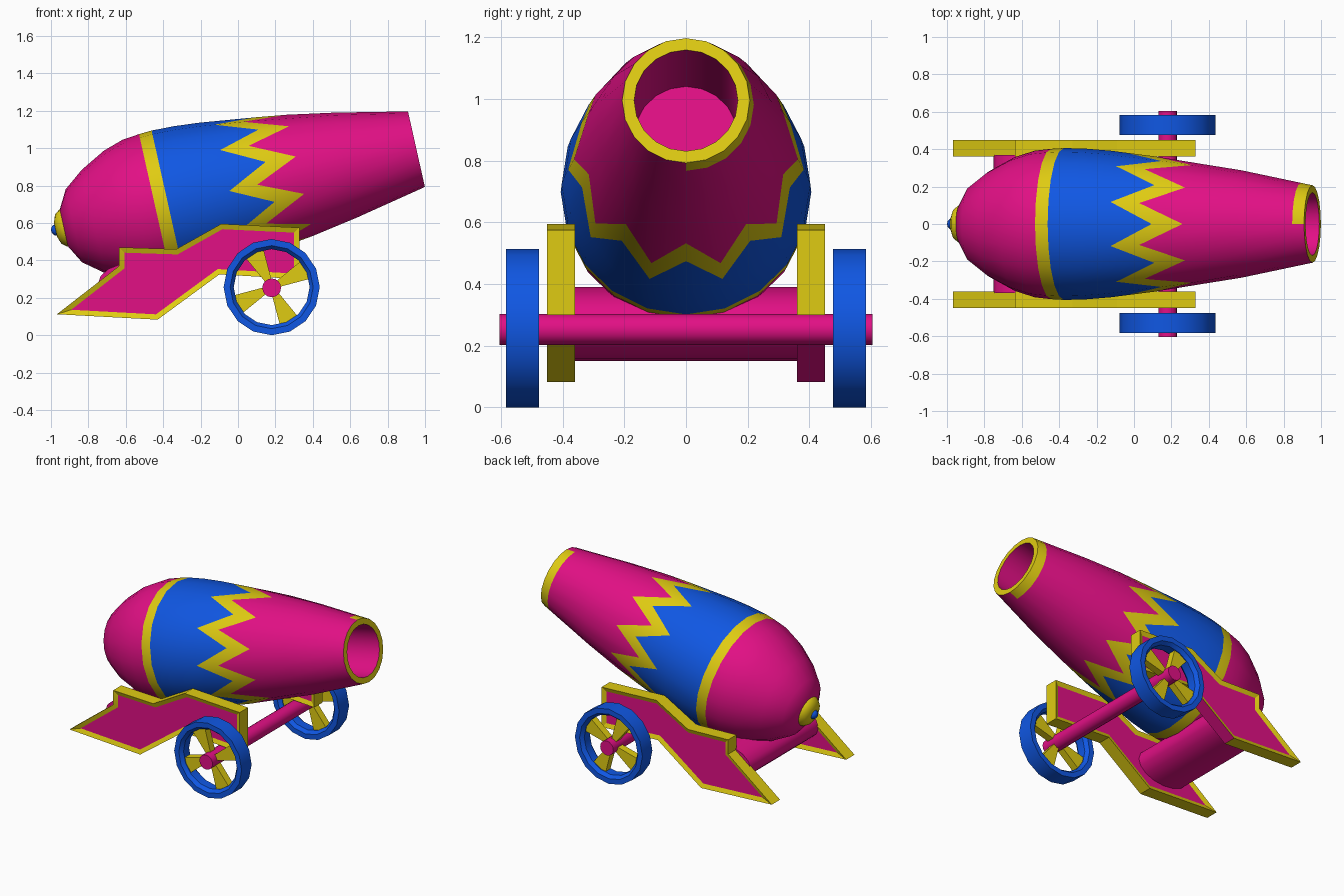
import bpy, bmesh, math
from mathutils import Vector, Matrix

if "Cube" in bpy.data.objects:
    bpy.data.objects.remove(bpy.data.objects["Cube"])

PINK, BLUE, YELLOW = 0, 1, 2
MATS = []
for name, col in (("pink", (0.76, 0.005, 0.235)), ("blue", (0.005, 0.095, 0.77)), ("yellow", (0.74, 0.60, 0.006))):
    m = bpy.data.materials.new(name)
    m.diffuse_color = (*col, 1)
    m.use_nodes = True
    m.node_tree.nodes["Principled BSDF"].inputs["Base Color"].default_value = m.diffuse_color
    MATS.append(m)


def finish(name, bm, angle=35):
    bmesh.ops.recalc_face_normals(bm, faces=bm.faces[:])
    me = bpy.data.meshes.new(name)
    bm.to_mesh(me)
    bm.free()
    for m in MATS:
        me.materials.append(m)
    me.shade_smooth()
    me.set_sharp_from_angle(angle=math.radians(angle))
    ob = bpy.data.objects.new(name, me)
    bpy.context.collection.objects.link(ob)
    return ob


def lathe(name, origin, axis, up, rows, n, closed=False, angle=35):
    """Spin rows of (s_even, s_odd, r_even, r_odd, colour of next strip) round an axis."""
    axis, up, origin = Vector(axis), Vector(up), Vector(origin)
    side = up.cross(axis)
    bm = bmesh.new()
    rings = []
    for se, so, re, ro, _ in rows:
        ring = []
        for k in range(n):
            a = 2 * math.pi * k / n
            s, r = (so, ro) if k % 2 else (se, re)
            ring.append(bm.verts.new(origin + axis * s + (up * math.cos(a) + side * math.sin(a)) * r))
        rings.append(ring)
    for i in range(len(rows) if closed else len(rows) - 1):
        A, B = rings[i], rings[(i + 1) % len(rows)]
        for k in range(n):
            f = bm.faces.new((A[k], A[(k + 1) % n], B[(k + 1) % n], B[k]))
            c = rows[i][4]
            f.material_index = c(f.calc_center_median()) if callable(c) else c
    if not closed:
        bm.faces.new(rings[0]).material_index = rows[0][4]
        bm.faces.new(rings[-1]).material_index = rows[-1][4]
    return finish(name, bm, angle)


def row(s, r, c):
    return (s, s, r, r, c)


# barrel: tilted, 20 sided, with the zigzag cut into its rings
T = math.radians(12.6)
AX, UP = (math.cos(T), 0, math.sin(T)), (-math.sin(T), 0, math.cos(T))
P0 = (-0.99, 0, 0.56)
PROFILE = [(0.885, 0.392), (1.31, 0.339), (1.604, 0.287), (1.992, 0.207)]


def rad(s):
    for (a, ra), (b, rb) in zip(PROFILE, PROFILE[1:]):
        if s <= b:
            return ra + (rb - ra) * (s - a) / (b - a)


def zigzag(se, so, c):
    return (se, so, rad(se), rad(so), c)


lathe("barrel", P0, AX, UP, [
    row(0.06, 0.10, PINK), row(0.115, 0.20, PINK), row(0.222, 0.283, PINK),
    row(0.36, 0.357, PINK), row(0.47, 0.392, PINK), row(0.562, 0.402, YELLOW), row(0.632, 0.406, BLUE),
    row(0.75, 0.403, BLUE), row(0.885, 0.392, BLUE),
    zigzag(1.19, 0.967, YELLOW), zigzag(1.354, 1.12, PINK),
    row(1.604, 0.287, PINK), row(1.93, rad(1.93), lambda c: YELLOW if c.y > 0 else PINK),
    row(1.992, 0.207, YELLOW), row(1.992, 0.168, PINK), row(1.45, 0.168, PINK)], 20)

# rear cap and knob
lathe("rear_cap", P0, AX, UP, [row(0.015, 0.04, YELLOW), row(0.03, 0.08, YELLOW),
                               row(0.055, 0.10, YELLOW), row(0.075, 0.105, YELLOW)], 20)
bm = bmesh.new()
bmesh.ops.create_uvsphere(bm, u_segments=12, v_segments=8, radius=0.032,
                          matrix=Matrix.Translation((-0.968, 0, 0.564)))
for f in bm.faces:
    f.material_index = BLUE
finish("rear_knob", bm)

# side plates with yellow trim and recessed pink panels
OUTLINE = [(-0.968, 0.112), (-0.636, 0.37), (-0.636, 0.47), (-0.33, 0.46), (-0.09, 0.595),
           (0.328, 0.575), (0.328, 0.30), (-0.10, 0.325), (-0.43, 0.083)]
for sgn, label in ((-1, "front"), (1, "back")):
    bm = bmesh.new()
    f = bm.faces.new([bm.verts.new((x, sgn * 0.36, z)) for x, z in OUTLINE])
    ext = bmesh.ops.extrude_face_region(bm, geom=[f], use_keep_orig=True)
    bmesh.ops.translate(bm, vec=(0, sgn * 0.09, 0),
                        verts=[v for v in ext["geom"] if isinstance(v, bmesh.types.BMVert)])
    bmesh.ops.recalc_face_normals(bm, faces=bm.faces[:])
    panels = [f for f in bm.faces if abs(f.normal.y) > 0.9]
    for f in bm.faces:
        under = sgn > 0 and f.normal.x > 0.3 and f.normal.z < -0.3
        f.material_index = PINK if under else YELLOW
    bmesh.ops.inset_individual(bm, faces=panels, thickness=0.028, depth=-0.012, use_even_offset=True)
    for f in panels:
        f.material_index = PINK
    finish(label + "_side_plate", bm, 20)

# rounded cross beam between the plates
beam = lathe("cross_beam", (0, 0, 0), (0, 1, 0), (0, 0, 1), [row(-0.37, 1, PINK), row(0.37, 1, PINK)], 16)
beam.data.transform(Matrix.Translation((-0.55, 0, 0.27)) @ Matrix.Diagonal((0.2, 1, 0.12, 1)))

# axle
WX, WZ = 0.18, 0.257
lathe("axle", (WX, 0, WZ - 0.004), (0, 1, 0), (0, 0, 1), [row(-0.605, 0.05, PINK), row(0.605, 0.05, PINK)], 16)

# wheels: rim and four wedge spokes each
for sgn, label in ((-1, "front"), (1, "back")):
    y = sgn * 0.53
    lathe(label + "_wheel_rim", (WX, y, WZ), (0, 1, 0), (0, 0, 1),
          [row(-0.054, 0.257, BLUE), row(0.054, 0.257, BLUE),
           row(0.054, 0.222, BLUE), row(0.03, 0.203, BLUE), row(-0.03, 0.203, BLUE),
           row(-0.054, 0.222, BLUE)], 16, closed=True)
    bm = bmesh.new()
    for k in range(4):
        a = math.radians(27 + 90 * k)
        u, v = Vector((math.cos(a), 0, math.sin(a))), Vector((-math.sin(a), 0, math.cos(a)))
        pts = [u * r + v * w for r, w in ((0.03, -0.016), (0.215, -0.056), (0.215, 0.056), (0.03, 0.016))]
        lo, hi = ([bm.verts.new(p + Vector((WX, y + d, WZ))) for p in pts] for d in (-0.025, 0.025))
        faces = [lo, hi] + [(lo[i], lo[(i + 1) % 4], hi[(i + 1) % 4], hi[i]) for i in range(4)]
        for f in faces:
            bm.faces.new(f).material_index = YELLOW
    finish(label + "_wheel_spokes", bm)
